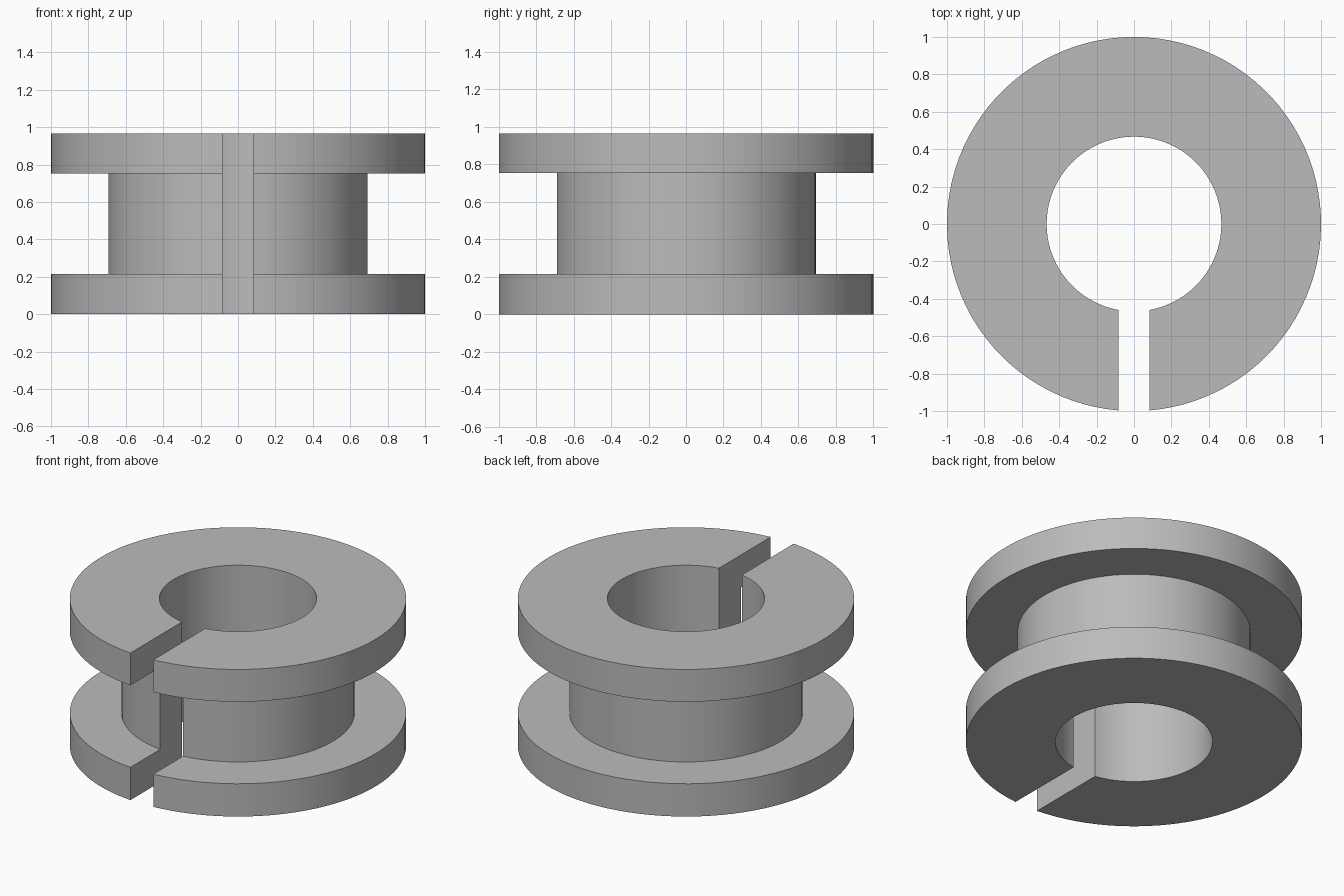
import bpy
import bmesh
import math

cube = bpy.data.objects.get("Cube")
if cube:
    bpy.data.objects.remove(cube, do_unlink=True)

HALF_SLOT = 0.083
STEPS = 96
BORE, HUB, RIM = 0.467, 0.693, 1.0
LOW, HIGH, TOP = 0.215, 0.753, 0.965

# Spool cross-section as (radius, height)
profile = [(BORE, 0), (RIM, 0), (RIM, LOW), (HUB, LOW),
           (HUB, HIGH), (RIM, HIGH), (RIM, TOP), (BORE, TOP)]


def section(bm, t):
    """Cross-section at fraction t of the way around, from slot wall to slot wall."""
    verts = []
    for r, z in profile:
        gap = math.asin(HALF_SLOT / r)
        a = -math.pi / 2 + gap + t * 2 * (math.pi - gap)
        verts.append(bm.verts.new((r * math.cos(a), r * math.sin(a), z)))
    return verts


# Sweep the section around, leaving a parallel-sided slot at the front
bm = bmesh.new()
rings = [section(bm, i / STEPS) for i in range(STEPS + 1)]
for a, b in zip(rings, rings[1:]):
    for i in range(len(profile)):
        j = (i + 1) % len(profile)
        bm.faces.new((a[i], b[i], b[j], a[j]))

# Slot walls, each split into two flanges and a hub web
for ring in (rings[0], rings[-1]):
    inner_low = bm.verts.new((ring[0].co.x, ring[0].co.y, LOW))
    inner_high = bm.verts.new((ring[0].co.x, ring[0].co.y, HIGH))
    bm.faces.new((ring[0], ring[1], ring[2], ring[3], inner_low))
    bm.faces.new((inner_low, ring[3], ring[4], inner_high))
    bm.faces.new((inner_high, ring[4], ring[5], ring[6], ring[7]))
bmesh.ops.recalc_face_normals(bm, faces=bm.faces)

mesh = bpy.data.meshes.new("slotted_spool")
bm.to_mesh(mesh)
bm.free()
spool = bpy.data.objects.new("slotted_spool", mesh)
bpy.context.collection.objects.link(spool)

# Plain grey finish
grey = bpy.data.materials.new("light_grey")
grey.use_nodes = True
colour = (0.5, 0.5, 0.5, 1)
grey.diffuse_color = colour
grey.node_tree.nodes["Principled BSDF"].inputs["Base Color"].default_value = colour
mesh.materials.append(grey)

bpy.ops.object.select_all(action='DESELECT')
spool.select_set(True)
bpy.context.view_layer.objects.active = spool
bpy.ops.object.shade_smooth_by_angle(angle=math.radians(30))
